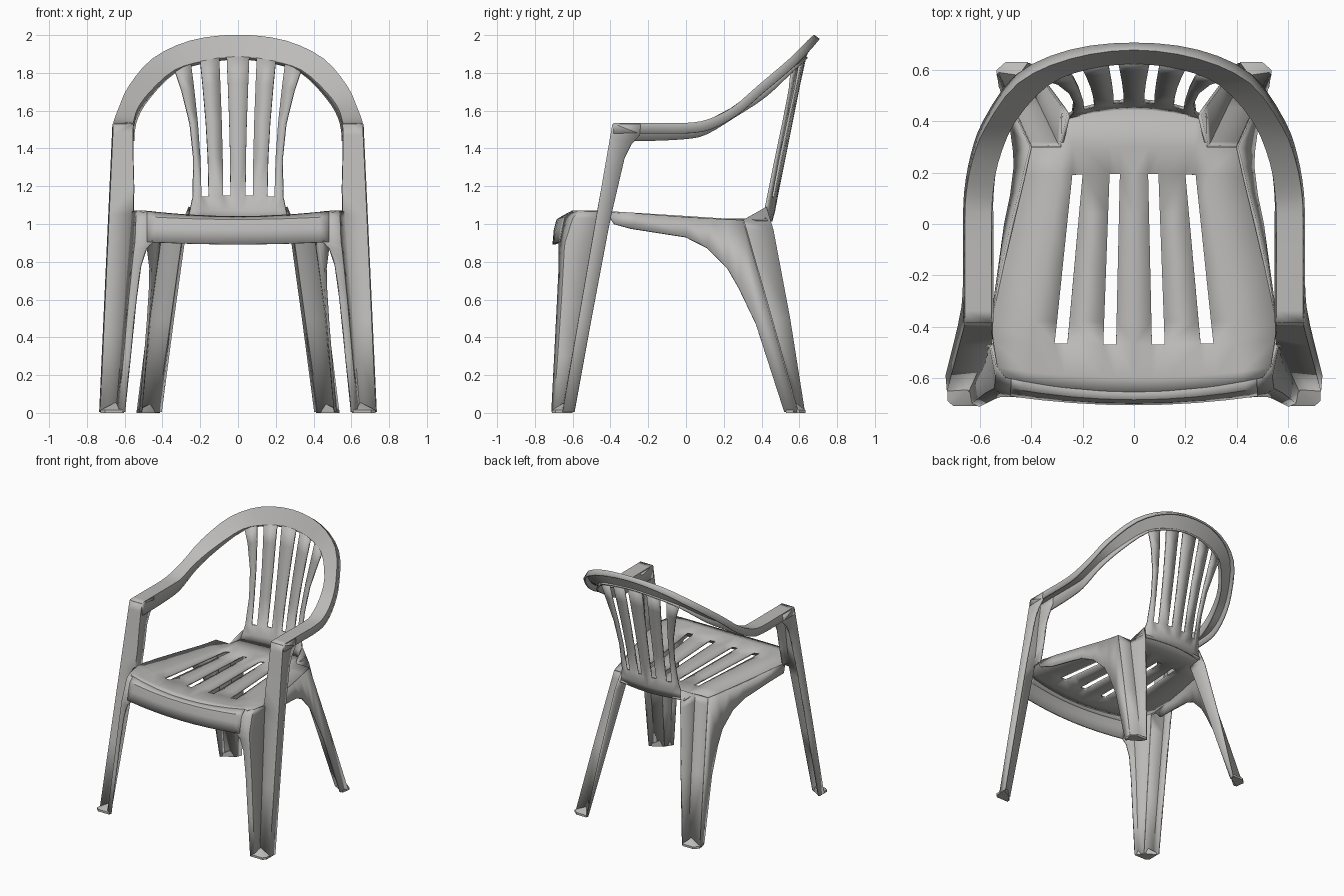
import bpy, bmesh
from mathutils import Vector

if "Cube" in bpy.data.objects:
    bpy.data.objects.remove(bpy.data.objects["Cube"])

plastic = bpy.data.materials.new("light grey plastic")
plastic.diffuse_color = (0.50, 0.495, 0.485, 1)
plastic.use_nodes = True
plastic.node_tree.nodes["Principled BSDF"].inputs["Base Color"].default_value = plastic.diffuse_color


def finish(name, bm, mirror=True, thick=0.014, angle=0.6):
    bmesh.ops.remove_doubles(bm, verts=bm.verts[:], dist=0.0005)
    bmesh.ops.recalc_face_normals(bm, faces=bm.faces[:])
    me = bpy.data.meshes.new(name)
    bm.to_mesh(me)
    bm.free()
    ob = bpy.data.objects.new(name, me)
    bpy.context.collection.objects.link(ob)
    me.materials.append(plastic)
    if mirror:
        m = ob.modifiers.new("mirror", 'MIRROR')
        m.use_clip = True
    if thick:
        s = ob.modifiers.new("wall", 'SOLIDIFY')
        s.thickness = thick
        s.offset = 0
    bpy.ops.object.select_all(action='DESELECT')
    ob.select_set(True)
    bpy.context.view_layer.objects.active = ob
    bpy.ops.object.shade_smooth_by_angle(angle=angle)
    return ob


def grid(name, rows, skip=lambda i, j: False, **kw):
    """Sheet through rows of points, leaving out the skipped cells."""
    bm = bmesh.new()
    vs = [[bm.verts.new(p) for p in r] for r in rows]
    for i in range(len(rows) - 1):
        for j in range(len(rows[0]) - 1):
            if not skip(i, j):
                bm.faces.new((vs[i][j], vs[i][j + 1], vs[i + 1][j + 1], vs[i + 1][j]))
    loose = [v for v in bm.verts if not v.link_faces]
    bmesh.ops.delete(bm, geom=loose, context='VERTS')
    return finish(name, bm, **kw)


def smooth_rows(rows, n=3):
    """Catmull-Rom resampling along the rows."""
    rows = [[Vector(p) for p in r] for r in rows]
    out = []
    for i in range(len(rows) - 1):
        a, b, c, d = rows[max(i - 1, 0)], rows[i], rows[i + 1], rows[min(i + 2, len(rows) - 1)]
        for k in range(n):
            t = k / n
            out.append([(2 * q + (r - p) * t + (2 * p - 5 * q + 4 * r - s) * t * t
                         + (3 * q - p - 3 * r + s) * t ** 3) / 2
                        for p, q, r, s in zip(a, b, c, d)])
    return out + [rows[-1]]


def hull(name, pts):
    bm = bmesh.new()
    for p in pts:
        bm.verts.new(p)
    res = bmesh.ops.convex_hull(bm, input=bm.verts[:])
    junk = [g for g in res["geom_interior"] if isinstance(g, bmesh.types.BMVert)]
    bmesh.ops.delete(bm, geom=junk, context='VERTS')
    return finish(name, bm, thick=0)


# seat: slotted sheet, slightly raised toward its front sides
front_x = (0, .07, .12, .26, .31, .40)
back_x = (0, .055, .095, .20, .24, .285)
seat_rows = []
for yc, ye, edge in ((-.655, -.60, .50), (-.60, -.56, .533), (-.47, -.455, .55), (-.38, -.38, .555),
                     (-.15, -.15, .505), (.04, .04, .46), (.195, .185, .425), (.30, .30, .40), (.45, .41, .40)):
    t = (yc + .47) / .67
    xs = [f + (b - f) * t for f, b in zip(front_x, back_x)]
    if yc >= .3:
        xs = list(back_x)
    r = []
    for x in xs + [edge]:
        k = (x / edge) ** 2
        tt = max(0, min(1, t))
        r.append((x, yc + (ye - yc) * k, 1.035 - .012 * tt + .03 * k * (1 - tt)))
    seat_rows.append(r)
grid("seat", seat_rows, lambda i, j: (j in (1, 3) and 2 <= i <= 5) or (i == 7 and j == 5))

# front apron under the seat edge
apron = []
for yc, ye, zc, ze in ((-.655, -.60, 1.035, 1.065), (-.68, -.635, 1.02, 1.035),
                       (-.693, -.65, .97, .98), (-.70, -.665, .892, .905)):
    apron.append([(x, yc + (ye - yc) * (x / .48) ** 2, zc + (ze - zc) * (x / .48) ** 2)
                  for x in (0, .12, .24, .36, .43, .48)])
grid("front_apron", apron)

# slotted back panel
low_x = (0, .04, .08, .155, .195)
top_x = (0, .06, .10, .20, .25)
back_rows = []
for z, drop, yc, ye, f, edge in ((1.015, 0, .45, .41, 0, .285), (1.07, 0, .465, .42, 0, .255),
                                 (1.15, .01, .48, .435, 0, .24), (1.35, .01, .52, .475, .1, .235),
                                 (1.55, .02, .56, .515, .35, .255), (1.75, .04, .60, .55, .72, .30),
                                 (1.885, .07, .63, .56, 1, .335)):
    xs = [a + (b - a) * f for a, b in zip(low_x, top_x)] + [edge]
    back_rows.append([(x, yc + (ye - yc) * (x / edge) ** 2, z - drop * (x / edge) ** 2) for x in xs])
grid("back_panel", back_rows, lambda i, j: j in (1, 3) and i >= 2)

# arms and top hoop as one channel-shaped band: outer lip, outer, inner, inner lip
half = [
    ((.66, -.385, 1.48), (.655, -.385, 1.53), (.56, -.385, 1.53), (.555, -.385, 1.44)),
    ((.66, -.20, 1.48), (.655, -.20, 1.53), (.56, -.20, 1.53), (.555, -.20, 1.44)),
    ((.66, 0, 1.48), (.655, 0, 1.53), (.56, 0, 1.53), (.555, 0, 1.45)),
    ((.655, .13, 1.50), (.65, .12, 1.55), (.557, .10, 1.54), (.555, .11, 1.475)),
    ((.63, .27, 1.575), (.625, .25, 1.615), (.535, .24, 1.61), (.535, .26, 1.565)),
    ((.58, .405, 1.69), (.575, .38, 1.725), (.47, .40, 1.70), (.47, .42, 1.67)),
    ((.455, .58, 1.84), (.45, .55, 1.87), (.34, .545, 1.815), (.34, .56, 1.80)),
    ((.25, .675, 1.94), (.25, .645, 1.965), (.18, .61, 1.865), (.18, .62, 1.855)),
    ((0, .703, 1.975), (0, .68, 1.995), (0, .63, 1.885), (0, .64, 1.875))]
other = [[(-p[0], p[1], p[2]) for p in r] for r in reversed(half[:-1])]
grid("arm_and_top_hoop", smooth_rows(half + other), mirror=False)


# front upright: inner flange, front strip, outer side
def upright_x(z):
    return (.556 + .004 * (z > 1.3) if z > 1.07 else .64 - .079 * z), .655 + .046 * (1.53 - z)


upright = []
for z, rear in ((1.528, -.24), (1.47, -.245), (1.42, -.29), (1.35, -.325), (1.2, -.36),
                (1.05, -.395), (.95, -.415), (.5, -.50), (.005, -.59)):
    xi, xo = upright_x(z)
    yf = -.385 - .173 * (1.528 - z)
    upright.append([(xi, rear, z), (xi, yf, z), (xo, yf, z), (xo + .003, rear, z)])
grid("front_upright", upright, lambda i, j: j == 0 and i >= 5)

# front leg panel wrapping round the seat corner
leg = []
for z, a, m in ((1.065, (.48, -.60), (.53, -.56)), (1.03, (.48, -.637), (.535, -.595)),
                (.905, (.45, -.67), (.54, -.635)), (.87, (.485, -.668), (.545, -.64)),
                (.78, (.515, -.668), (.555, -.645)), (.6, (.54, -.677), (.573, -.655)),
                (.3, (.57, -.692), (.60, -.675)), (.005, (.60, -.707), (.628, -.697))):
    leg.append([(*a, z), (*m, z), (upright_x(z)[0], -.385 - .173 * (1.528 - z), z)])
grid("front_leg", leg)

# side skirt running into the outer face of the rear leg
skirt = [((.556, -.42, 1.06), (.57, -.38, 1.0)), ((.53, -.26, 1.055), (.54, -.29, .975)),
         ((.475, 0, 1.035), (.50, 0, .93)), ((.44, .13, 1.028), (.477, .11, .875)),
         ((.42, .22, 1.023), (.463, .22, .765)), ((.40, .30, 1.02), (.465, .28, .66)),
         ((.468, .45, .5), (.477, .37, .47)), ((.53, .588, .005), (.515, .52, .005))]
grid("side_skirt", skirt)

# rear leg: back-facing strip and inner wing
rear = [((.40, .30, 1.02), (.285, .30, 1.02), (.255, .425, 1.09)),
        ((.407, .315, .97), (.295, .315, .97), (.28, .462, .97)),
        ((.468, .45, .5), (.36, .45, .5), (.345, .55, .5)),
        ((.53, .588, .005), (.43, .588, .005), (.41, .628, .005))]
grid("rear_leg", rear)


# feet: low wedges inside the folded legs
def foot(name, rim, apex):
    hull(name, [(x, y, z) for x, y in rim for z in (0, .016)] + [apex])


foot("front_foot", ((.603, -.71), (.705, -.71), (.727, -.69), (.727, -.60), (.645, -.645)), (.65, -.645, .055))
foot("rear_foot", ((.412, .632), (.50, .632), (.537, .60), (.527, .53), (.435, .585)), (.45, .58, .055))
